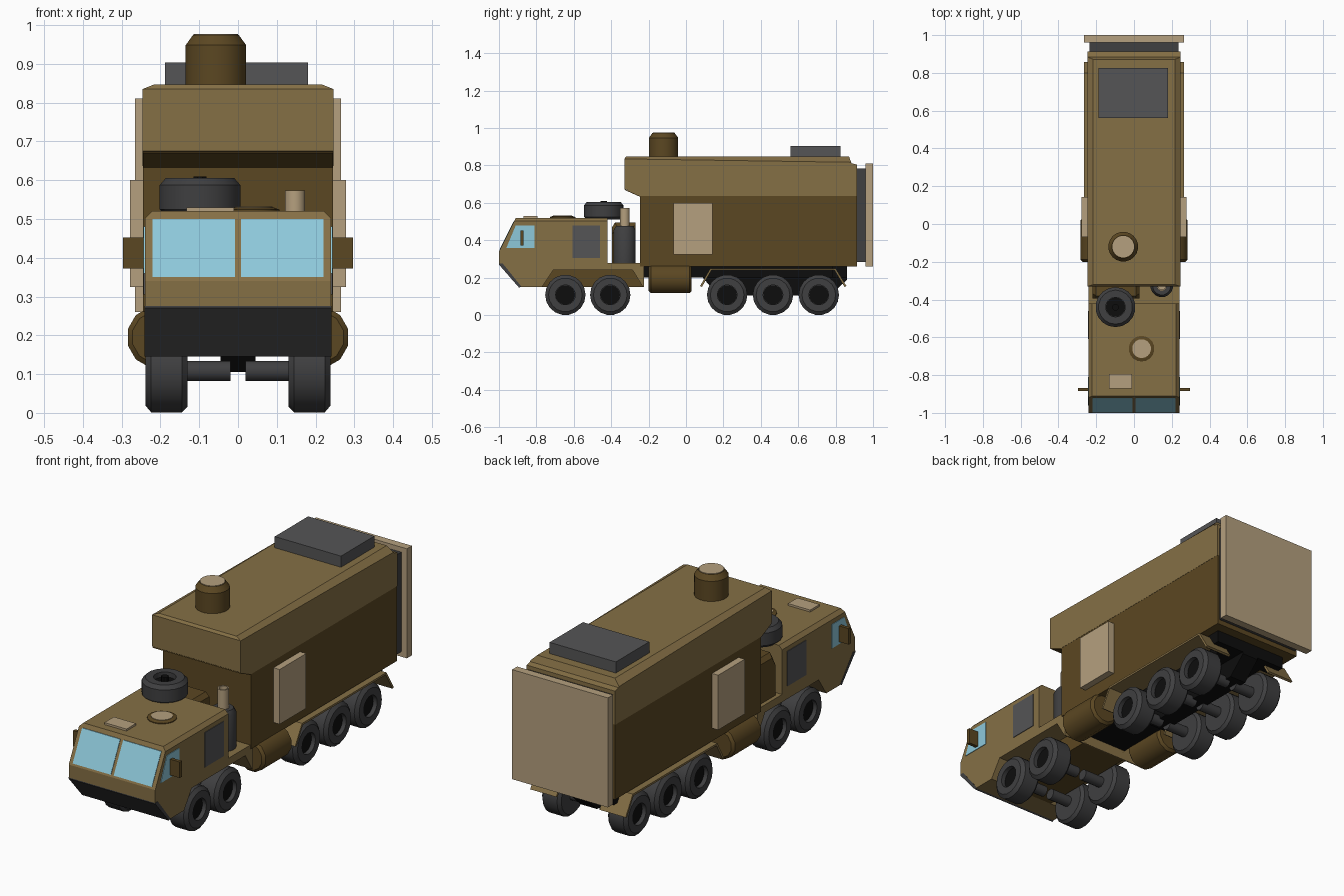
import bpy, bmesh, math
from mathutils import Vector


def material(name, rgb):
    m = bpy.data.materials.new(name)
    m.diffuse_color = (*rgb, 1)
    return m


BROWN = material("brown", (0.235, 0.16, 0.06))
DARK = material("dark_brown", (0.105, 0.063, 0.016))
TAN = material("tan", (0.46, 0.35, 0.21))
GREY = material("grey", (0.05, 0.05, 0.052))
PANEL = material("panel_grey", (0.09, 0.09, 0.092))
BLACK = material("black", (0.004, 0.004, 0.004))
GLASS = material("glass", (0.27, 0.58, 0.70))


def finish(bm, name, mat):
    bmesh.ops.recalc_face_normals(bm, faces=bm.faces)
    me = bpy.data.meshes.new(name)
    bm.to_mesh(me)
    bm.free()
    me.materials.append(mat)
    ob = bpy.data.objects.new(name, me)
    bpy.context.collection.objects.link(ob)
    return ob


def prism(name, mat, pts, x0, x1, bevel=0, above=0):
    """Extrude a (y, z) profile along x; optionally chamfer side edges above a height."""
    bm = bmesh.new()
    a = [bm.verts.new((x0, y, z)) for y, z in pts]
    b = [bm.verts.new((x1, y, z)) for y, z in pts]
    n = len(pts)
    bm.faces.new(a)
    bm.faces.new(b[::-1])
    for i in range(n):
        j = (i + 1) % n
        bm.faces.new((a[i], b[i], b[j], a[j]))
    if bevel:
        es = [e for e in bm.edges
              if all(v.co.z > above for v in e.verts) and e.verts[0].co.x == e.verts[1].co.x]
        bmesh.ops.bevel(bm, geom=es, offset=bevel, segments=1, affect='EDGES')
    return finish(bm, name, mat)


def box(name, mat, x, y, z):
    return prism(name, mat, [(y[0], z[0]), (y[1], z[0]), (y[1], z[1]), (y[0], z[1])], *x)


def lathe(name, mat, prof, loc, axis=(0, 0, 1), n=18):
    """Spin an (r, h) profile around an axis, closing both ends."""
    rot = Vector((0, 0, 1)).rotation_difference(Vector(axis)).to_matrix()
    bm = bmesh.new()
    rings = []
    for r, h in prof:
        ring = []
        for i in range(n):
            t = 2 * math.pi * (i + 0.5) / n
            ring.append(bm.verts.new(rot @ Vector((r * math.cos(t), r * math.sin(t), h)) + Vector(loc)))
        rings.append(ring)
    for p, q in zip(rings, rings[1:]):
        for i in range(n):
            j = (i + 1) % n
            bm.faces.new((p[i], p[j], q[j], q[i]))
    bm.faces.new(rings[0][::-1])
    bm.faces.new(rings[-1])
    ob = finish(bm, name, mat)
    ob.data.shade_smooth()
    ob.data.set_sharp_from_angle(angle=math.radians(32))
    return ob


# Cab with wheel arches, inner hull and rear deck
prism("cab", BROWN, [(-1, 0.275), (-0.89, 0.15), (-0.77, 0.15), (-0.71, 0.24), (-0.42, 0.24),
                     (-0.42, 0.52), (-0.91, 0.52), (-1, 0.34)], -0.24, 0.24, 0.018, 0.5)
prism("rear_deck", BROWN, [(-0.42, 0.24), (-0.285, 0.24), (-0.23, 0.15), (-0.225, 0.15),
                           (-0.225, 0.278), (-0.42, 0.278)], -0.24, 0.24)
box("cab_hull", DARK, (-0.125, 0.125), (-0.78, -0.225), (0.15, 0.25))
prism("front_plate", GREY, [(-1, 0.276), (-1.0, 0.27), (-0.892, 0.146), (-0.88, 0.152), (-0.98, 0.276)],
      -0.241, 0.241)


# Windscreen panes lie on the sloped front
def slope(z, off):
    return (-1 + (z - 0.34) * 0.5 + off, z)


for name, x0, x1 in (("windscreen_left", -0.22, -0.008), ("windscreen_right", 0.008, 0.22)):
    prism(name, GLASS, [slope(0.35, -0.003), slope(0.50, -0.003), slope(0.50, 0.005), slope(0.35, 0.005)], x0, x1)

# Roof fittings on the cab
box("roof_vent", TAN, (-0.133, -0.01), (-0.87, -0.795), (0.515, 0.53))
lathe("hatch_ring", DARK, [(0.068, 0.515), (0.068, 0.524), (0.052, 0.53)], (0.04, -0.66, 0))
lathe("hatch_lid", TAN, [(0.05, 0.52), (0.05, 0.532)], (0.04, -0.66, 0))
lathe("spare_tyre", GREY, [(0.09, 0.51), (0.106, 0.525), (0.106, 0.587), (0.09, 0.605), (0.052, 0.605),
                           (0.052, 0.575)], (-0.098, -0.44, 0))
lathe("spare_hub", BLACK, [(0.051, 0.54), (0.051, 0.58)], (-0.098, -0.44, 0))
lathe("spare_bolt", BLACK, [(0.018, 0.57), (0.018, 0.609)], (-0.098, -0.44, 0), n=8)

# Engine box and exhaust behind the cab
prism("engine_box", DARK, [(-0.395, 0.27), (-0.27, 0.27), (-0.27, 0.495), (-0.38, 0.495), (-0.395, 0.47)],
      -0.22, 0.03, 0.02, 0.4)
lathe("exhaust_muffler", GREY, [(0.06, 0.275), (0.06, 0.455), (0.048, 0.475)], (0.147, -0.328, 0), n=16)
lathe("exhaust_pipe", TAN, [(0.027, 0.46), (0.027, 0.573), (0.02, 0.573), (0.02, 0.55)], (0.147, -0.328, 0), n=12)

# Shelter body
box("lower_body", DARK, (-0.245, 0.245), (-0.245, 0.913), (0.26, 0.637))
prism("upper_body", BROWN, [(-0.33, 0.675), (-0.245, 0.636), (0.913, 0.636), (0.913, 0.805), (0.885, 0.812),
                            (0.872, 0.847), (-0.32, 0.847), (-0.33, 0.835)], -0.246, 0.246, 0.03, 0.84)
prism("overhang_underside", DARK, [(-0.328, 0.673), (-0.33, 0.67), (-0.247, 0.633), (-0.243, 0.637)], -0.245, 0.245)
box("roof_unit", PANEL, (-0.188, 0.18), (0.56, 0.825), (0.84, 0.903))
lathe("turret", DARK, [(0.079, 0.84), (0.079, 0.948), (0.06, 0.974)], (-0.057, -0.12, 0), n=20)
lathe("turret_cap", TAN, [(0.058, 0.96), (0.058, 0.977)], (-0.057, -0.12, 0), n=20)
box("rear_seal", GREY, (-0.235, 0.235), (0.91, 0.963), (0.285, 0.785))
box("rear_door", TAN, (-0.266, 0.266), (0.96, 1.0), (0.26, 0.81))

# Chassis
box("frame", BLACK, (-0.13, 0.13), (-0.225, 0.86), (0.2, 0.262))
prism("frame_keel", BLACK, [(-0.2, 0.2), (0.09, 0.2), (0.17, 0.105), (0.77, 0.105), (0.862, 0.19), (0.862, 0.24),
                            (-0.2, 0.24)], -0.045, 0.045)
box("rear_crossmember", BLACK, (-0.2, 0.2), (0.78, 0.862), (0.2, 0.262))

for s, side in ((-1, "left"), (1, "right")):
    # Cab side details
    prism(f"side_window_{side}", GLASS, [(-0.96, 0.36), (-0.81, 0.36), (-0.81, 0.48), (-0.91, 0.48)],
          s * 0.23, s * 0.243)
    box(f"side_grille_{side}", PANEL, (s * 0.23, s * 0.243), (-0.608, -0.46), (0.305, 0.48))
    box(f"mirror_{side}", DARK, (s * 0.243, s * 0.296), (-0.885, -0.868), (0.372, 0.452))
    # Shelter side panel and fuel tank
    box(f"side_panel_{side}", TAN, (s * 0.24, s * 0.279), (-0.068, 0.143), (0.325, 0.6))
    lathe(f"fuel_tank_{side}", DARK, [(0.068, -0.2), (0.081, -0.188), (0.081, 0.018), (0.068, 0.03)],
          (s * 0.206, 0, 0.195), (0, 1, 0), 12)
    # Rear fender sheet
    prism(f"rear_fender_{side}", BROWN, [(0.075, 0.155), (0.13, 0.25), (0.80, 0.25), (0.858, 0.155), (0.848, 0.15),
                                         (0.794, 0.24), (0.136, 0.24), (0.085, 0.15)], s * 0.12, s * 0.265)
    # Wheels and stub axles
    for i, y in enumerate((-0.645, -0.405, 0.22, 0.465, 0.71)):
        c, ax = (s * 0.184, y, 0.108), (s, 0, 0)
        lathe(f"tyre_{side}_{i}", GREY, [(0.094, -0.054), (0.108, -0.04), (0.108, 0.04), (0.09, 0.055),
                                         (0.053, 0.055), (0.053, 0.03)], c, ax)
        lathe(f"hub_{side}_{i}", BLACK, [(0.052, 0), (0.052, 0.034)], c, ax)
        lathe(f"axle_{side}_{i}", GREY, [(0.027, -0.165), (0.027, -0.05)], c, ax, 12)
